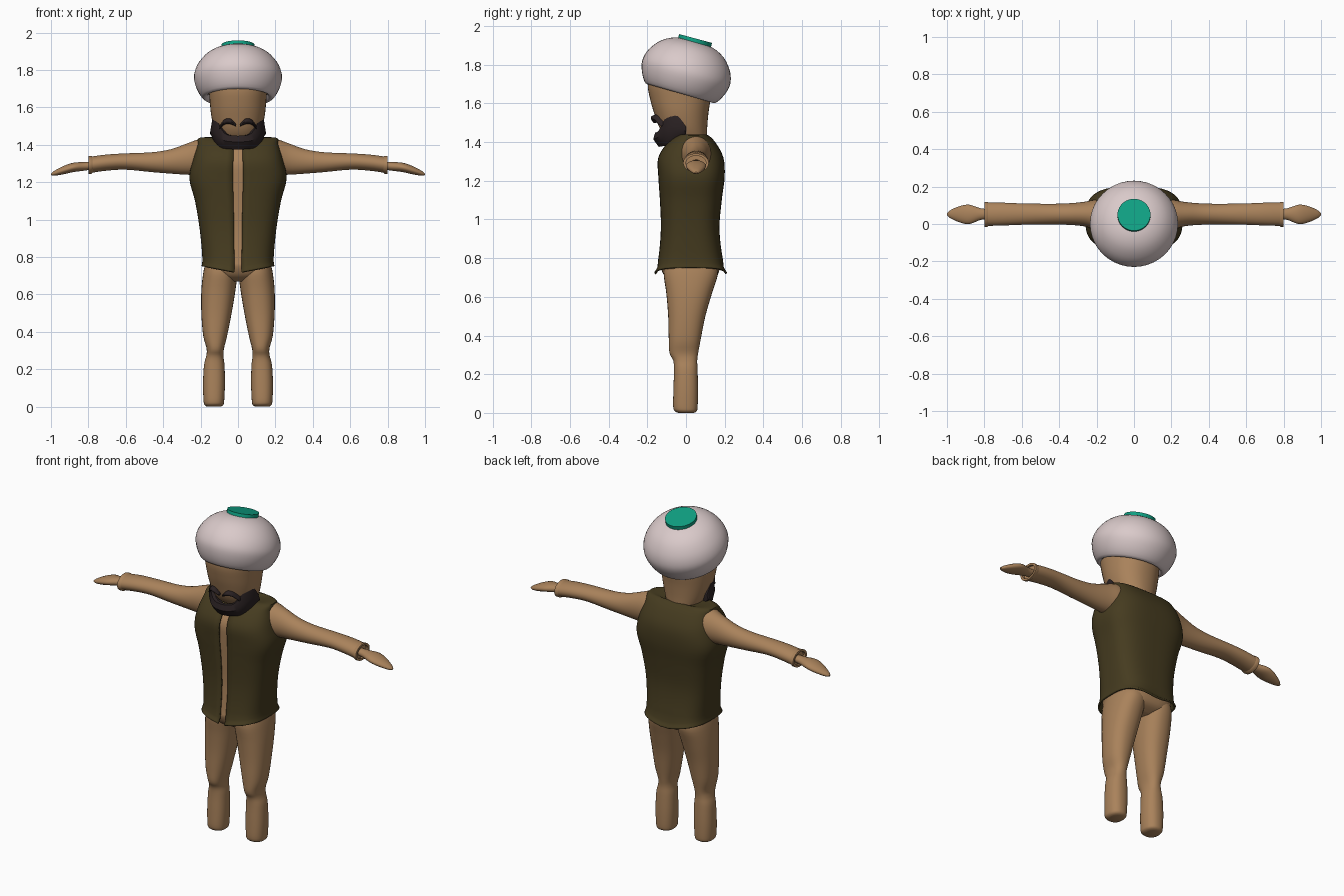
import bpy, bmesh, math
from mathutils import Matrix, Vector

if "Cube" in bpy.data.objects:
    bpy.data.objects.remove(bpy.data.objects["Cube"])


def material(name, r, g, b):
    m = bpy.data.materials.new(name)
    m.use_nodes = True
    m.diffuse_color = (r, g, b, 1)
    m.node_tree.nodes["Principled BSDF"].inputs["Base Color"].default_value = (r, g, b, 1)
    return m


SKIN = material("skin", 0.40, 0.225, 0.105)
CLOTH = material("dark olive cloth", 0.06, 0.044, 0.014)
WRAP = material("pale wrap", 0.70, 0.59, 0.59)
GREEN = material("green", 0.005, 0.36, 0.23)
HAIR = material("dark hair", 0.024, 0.016, 0.017)


def finish(name, bm, mat, angle=40):
    bmesh.ops.recalc_face_normals(bm, faces=bm.faces)
    mesh = bpy.data.meshes.new(name)
    bm.to_mesh(mesh)
    bm.free()
    mesh.materials.append(mat)
    ob = bpy.data.objects.new(name, mesh)
    bpy.context.collection.objects.link(ob)
    bpy.ops.object.select_all(action="DESELECT")
    ob.select_set(True)
    bpy.context.view_layer.objects.active = ob
    bpy.ops.object.shade_smooth_by_angle(angle=math.radians(angle))
    return ob


def refine(rows, steps):
    """Smooth interpolation through a list of number rows."""
    out = []
    for i in range(len(rows) - 1):
        a, b = Vector(rows[max(i - 1, 0)]), Vector(rows[i])
        c, d = Vector(rows[i + 1]), Vector(rows[min(i + 2, len(rows) - 1)])
        for k in range(steps):
            t = k / steps
            out.append(b + (c - a) * t / 2 + (a * 2 - b * 5 + c * 4 - d) * t * t / 2
                       + (b * 3 - a - c * 3 + d) * t ** 3 / 2)
    return out + [Vector(rows[-1])]


def bridge(bm, rings, closed):
    for lo, hi in zip(rings, rings[1:]):
        n = len(lo)
        for i in range(n if closed else n - 1):
            j = (i + 1) % n
            bm.faces.new((lo[i], lo[j], hi[j], hi[i]))


def loft(name, rows, mat, axis="z", side=1, power=2, steps=4, n=32, gap=0, caps=True):
    """Rows hold position, then low and high extents on the two cross axes."""
    bm = bmesh.new()
    rings = []
    for t, a0, a1, b0, b1 in refine(rows, steps):
        ring = []
        for i in range(n):
            ang = gap + (math.tau - 2 * gap) * i / (n - 1 if gap else n)
            s, c = math.sin(ang), -math.cos(ang)
            a = (a0 + a1) / 2 + (a1 - a0) / 2 * math.copysign(abs(s) ** (2 / power), s)
            b = (b0 + b1) / 2 + (b1 - b0) / 2 * math.copysign(abs(c) ** (2 / power), c)
            ring.append(bm.verts.new((t * side, a, b) if axis == "x" else (a * side, b, t)))
        rings.append(ring)
    bridge(bm, rings, not gap)
    if caps:
        bm.faces.new(rings[0])
        bm.faces.new(rings[-1])
    return finish(name, bm, mat)


def spin(name, profile, mat, origin, tilt, n=40, steps=1):
    """Turned solid from radius and height pairs, leaning backwards."""
    bm = bmesh.new()
    rings = [[bm.verts.new((r * math.cos(math.tau * i / n), r * math.sin(math.tau * i / n), h))
              for i in range(n)] for r, h in refine(profile, steps)]
    bridge(bm, rings, True)
    bm.faces.new(rings[0])
    bm.faces.new(rings[-1])
    bm.transform(Matrix.Translation(origin) @ Matrix.Rotation(-math.radians(tilt), 4, "X"))
    return finish(name, bm, mat)


def centred(rows):
    return [(z, -w, w, y0, y1) for z, w, y0, y1 in rows]


# Vest, open down the front, over a slightly smaller torso
vest_rows = centred([
    (0.75, 0.19, -0.16, 0.208), (0.80, 0.186, -0.138, 0.185), (0.95, 0.20, -0.125, 0.168),
    (1.10, 0.225, -0.13, 0.18), (1.22, 0.255, -0.138, 0.195), (1.32, 0.236, -0.138, 0.188),
    (1.40, 0.212, -0.085, 0.145), (1.435, 0.198, -0.03, 0.105), (1.425, 0.08, -0.01, 0.10)])
vest = loft("vest", vest_rows, CLOTH, power=3, n=64, gap=0.035, caps=False)
for v in vest.data.vertices:
    if v.co.z < 0.78:
        v.co.z -= 0.035 * max(0, 1 - abs(v.co.x) / 0.19)
shell = vest.modifiers.new("thickness", "SOLIDIFY")
shell.thickness = 0.01
shell.offset = 0

inset = 0.012
torso_rows = centred([(0.67, 0.08, -0.06, 0.10), (0.70, 0.15, -0.105, 0.155),
                      (0.75, 0.178, -0.13, 0.175)])
torso_rows += [(z - inset / 2, a0 + inset, a1 - inset, b0 + inset, b1 - inset)
               for z, a0, a1, b0, b1 in vest_rows[1:-1]]
loft("torso", torso_rows, SKIN, power=3, n=64)

# Head with neck
loft("head", centred([
    (1.36, 0.08, 0.0, 0.10), (1.40, 0.082, -0.03, 0.105), (1.43, 0.105, -0.10, 0.108),
    (1.48, 0.126, -0.14, 0.11), (1.55, 0.142, -0.165, 0.116), (1.62, 0.15, -0.185, 0.126),
    (1.70, 0.155, -0.198, 0.128), (1.78, 0.15, -0.18, 0.12)]), SKIN, power=2.2, n=40)

# Headwrap and its round top
spin("headwrap", [(0.145, 0.05), (0.16, 0.012), (0.185, 0.0), (0.215, 0.04), (0.234, 0.095),
                  (0.232, 0.14), (0.21, 0.19), (0.165, 0.24), (0.10, 0.272), (0.01, 0.285)],
     WRAP, (0, -0.03, 1.652), 16, steps=3)
spin("headwrap_top", [(0.088, -0.03), (0.088, 0.018)], GREEN, (0, 0.045, 1.918), 15)

# Beard: a band wrapped round the jaw, given by angle, top and bottom height
bm = bmesh.new()
half = refine([(0, 1.448, 1.375), (30, 1.46, 1.378), (55, 1.535, 1.386),
               (70, 1.55, 1.40), (84, 1.525, 1.41), (97, 1.48, 1.422)], 4)
band = [(-a, t, b) for a, t, b in reversed(half[1:])] + [tuple(r) for r in half]
sections = []
for deg, top, bottom in band:
    a = math.radians(deg)
    mid = top * 0.55 + bottom * 0.45
    section = [(0.96, top), (1.02, mid), (0.93, bottom + 0.02), (0.83, bottom),
               (0.4, bottom + 0.02), (0.8, mid), (0.82, top)]
    sections.append([bm.verts.new((0.146 * k * math.sin(a), -0.018 - 0.148 * k * math.cos(a), z))
                     for k, z in section])
bridge(bm, sections, True)
bm.faces.new(sections[0])
bm.faces.new(sections[-1])
finish("beard", bm, HAIR)

# Paired parts
for label, side in (("left", 1), ("right", -1)):
    loft(label + "_moustache", [
        (0.012, -0.172, -0.15, 1.498, 1.512), (0.04, -0.182, -0.13, 1.51, 1.54),
        (0.072, -0.168, -0.11, 1.508, 1.536), (0.10, -0.138, -0.10, 1.482, 1.498)],
        HAIR, "x", side, n=16)

    loft(label + "_arm", [
        (0.15, -0.03, 0.12, 1.25, 1.425), (0.20, -0.032, 0.13, 1.24, 1.432),
        (0.27, -0.012, 0.118, 1.24, 1.408), (0.36, -0.004, 0.11, 1.246, 1.376),
        (0.46, -0.002, 0.108, 1.254, 1.36), (0.60, -0.004, 0.11, 1.267, 1.354),
        (0.70, -0.008, 0.114, 1.262, 1.348), (0.785, -0.01, 0.115, 1.25, 1.337)],
        SKIN, "x", side)

    loft(label + "_cuff", [
        (0.775, -0.008, 0.113, 1.252, 1.335), (0.785, -0.015, 0.118, 1.244, 1.341),
        (0.80, -0.015, 0.118, 1.244, 1.341), (0.80, 0.0, 0.103, 1.256, 1.329),
        (0.786, 0.0, 0.103, 1.256, 1.329)], SKIN, "x", side, steps=1)

    loft(label + "_hand", [
        (0.77, 0.028, 0.08, 1.27, 1.31), (0.82, 0.022, 0.084, 1.262, 1.308),
        (0.88, 0.0, 0.103, 1.254, 1.304), (0.93, 0.008, 0.096, 1.243, 1.288),
        (0.98, 0.03, 0.075, 1.235, 1.262), (1.0, 0.046, 0.058, 1.238, 1.246)],
        SKIN, "x", side)

    loft(label + "_leg", [
        (0.0, 0.095, 0.165, -0.04, 0.04), (0.008, 0.08, 0.178, -0.056, 0.054),
        (0.03, 0.074, 0.184, -0.066, 0.06), (0.12, 0.07, 0.187, -0.065, 0.062),
        (0.22, 0.072, 0.182, -0.062, 0.06), (0.27, 0.078, 0.17, -0.066, 0.058),
        (0.31, 0.075, 0.168, -0.085, 0.063), (0.38, 0.058, 0.186, -0.089, 0.076),
        (0.50, 0.034, 0.196, -0.092, 0.10), (0.62, 0.014, 0.196, -0.102, 0.135),
        (0.72, 0.002, 0.185, -0.115, 0.165), (0.78, 0.0, 0.17, -0.10, 0.15)],
        SKIN, "z", side, power=2.3)
